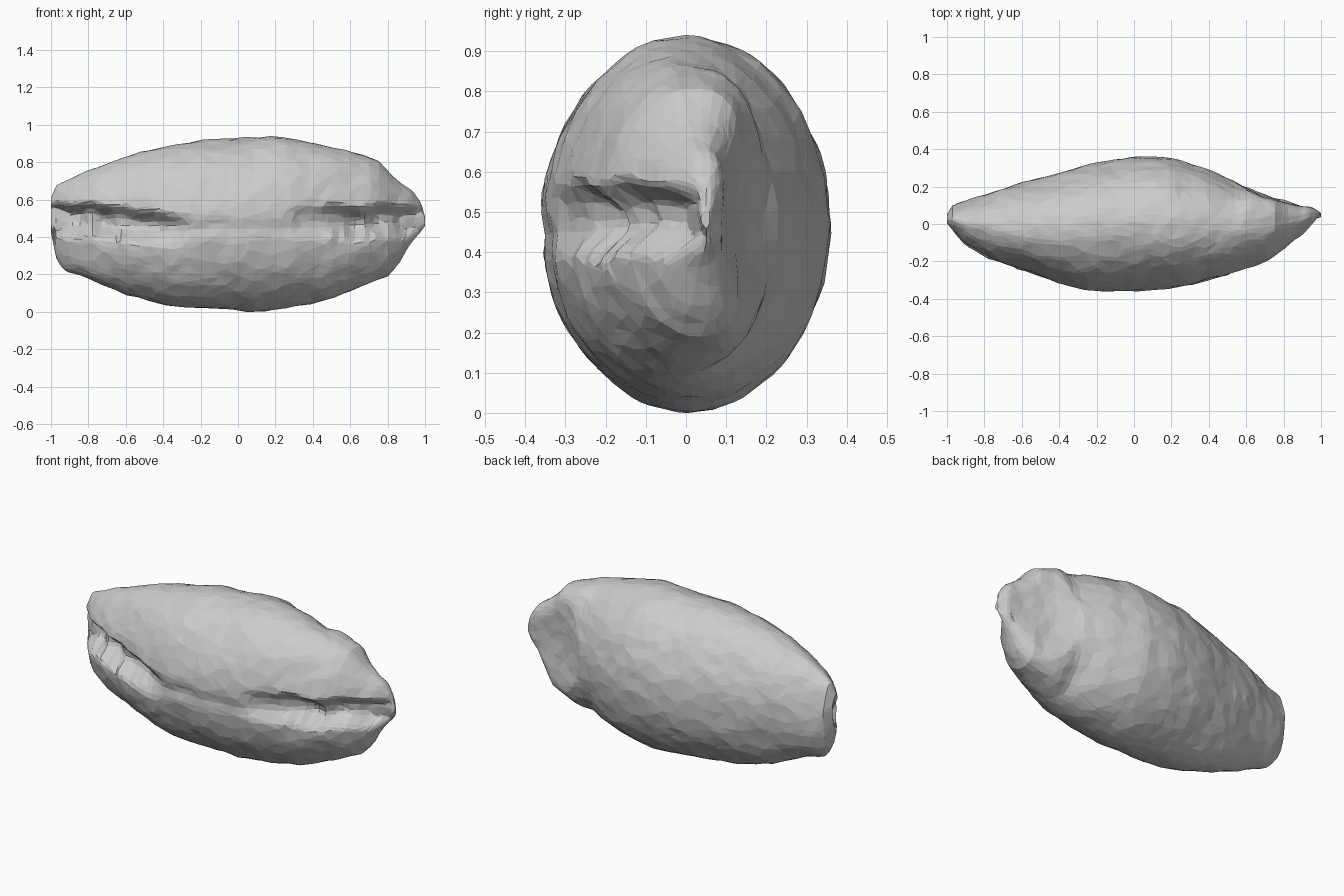
import bpy, bmesh, math
from mathutils import Vector, noise

if "Cube" in bpy.data.objects:
    bpy.data.objects.remove(bpy.data.objects["Cube"])

# Outline profiles along x: (x, value)
TOP = [(-1, .61), (-.97, .68), (-.8, .755), (-.6, .83), (-.4, .88), (-.2, .92), (0, .925), (.2, .935),
       (.4, .905), (.6, .855), (.75, .81), (.83, .72), (.93, .65), (.98, .58), (1, .5)]
BOTTOM = [(-1, .42), (-.97, .27), (-.93, .22), (-.8, .175), (-.6, .09), (-.4, .035), (-.2, .02), (.1, 0),
          (.3, .02), (.5, .07), (.8, .19), (.86, .26), (.92, .36), (1, .46)]
BACK = [(-1, .05), (-.97, .1), (-.8, .155), (-.6, .22), (-.4, .275), (-.2, .33), (0, .36), (.2, .355),
        (.4, .29), (.56, .215), (.8, .165), (.95, .11), (1, .06)]
FRONT = [(-1, -.01), (-.9, -.12), (-.77, -.2), (-.55, -.27), (-.4, -.32), (-.25, -.355), (0, -.36),
         (.3, -.335), (.5, -.28), (.7, -.21), (.8, -.15), (.9, -.07), (1, .03)]


def lerp_profile(pts, x):
    for (x0, v0), (x1, v1) in zip(pts, pts[1:]):
        if x <= x1:
            return v0 + (v1 - v0) * (x - x0) / (x1 - x0)
    return pts[-1][1]


def ramp(a, b, v):
    t = max(0, min(1, (v - a) / (b - a)))
    return t * t * (3 - 2 * t)


def power(v, n):
    return math.copysign(abs(v) ** (2 / n), v)


def groove_depth(x, z):
    # Steep upper lip, gentle ragged lower slope, fading to a crease mid-body
    centre = (.45 + .05 * ramp(.2, .9, -x)) if x < 0 else .49
    u = z - centre - .03 * noise.noise(Vector((x * 7, 0, 3)))
    rag = .03 * noise.noise(Vector((x * 25, 2, 8)))
    shape = ramp(-.12 + rag, -.01, u) * (1 - ramp(.01, .09, u))
    left = ramp(.15, .6, -x)
    right = .8 * ramp(.2, .6, x) * (1 - .5 * ramp(.88, .98, x))
    crease = .012 * math.exp(-((z - .45) / .04) ** 2)
    jag = 1 + .4 * noise.noise(Vector((x * 14, 5, z * 5)))
    return .11 * max(left, right) * shape * jag + crease


def surface_point(x, a):
    top, bot = lerp_profile(TOP, x), lerp_profile(BOTTOM, x)
    back, front = lerp_profile(BACK, x), lerp_profile(FRONT, x)
    c, s = math.cos(a), math.sin(a)
    n = 1.98 + (1.1 * ramp(.52, .66, x) if c > 0 else 0)
    y = (back + front) / 2 + (back - front) / 2 * power(c, n)
    z = (top + bot) / 2 + (top - bot) / 2 * power(s, n)
    thick = back - front
    if c < 0:
        y += min(groove_depth(x, z), .4 * thick)
    else:
        # Shallow dished scar on the back right end
        r2 = ((x - .78) / .23) ** 2 + ((z - .5) / .3) ** 2
        y -= min(.05 * max(0, 1 - r2), .22 * thick)
    # Lumpy skin
    p = Vector((x, y, z))
    k = .008 * noise.noise(p * 5) + .006 * noise.noise(p * 14)
    return p + Vector((0, c * k, s * k))


RINGS, SEGS = 76, 112
bm = bmesh.new()
rings = []
for i in range(RINGS):
    t = math.pi * i / (RINGS - 1)
    x = -.5 * math.cos(t) + .5 * (-1 + 2 * i / (RINGS - 1))
    rings.append([bm.verts.new(surface_point(x, 2 * math.pi * j / SEGS)) for j in range(SEGS)])
for r0, r1 in zip(rings, rings[1:]):
    for j in range(SEGS):
        k = (j + 1) % SEGS
        bm.faces.new((r0[j], r0[k], r1[k], r1[j]))

# End caps, the left one slightly notched
for ring, inset in ((rings[0], .02), (rings[-1], 0)):
    mid = bm.verts.new(sum((v.co for v in ring), Vector()) / SEGS + Vector((inset, 0, 0)))
    for j in range(SEGS):
        bm.faces.new((ring[j], ring[(j + 1) % SEGS], mid))
bmesh.ops.recalc_face_normals(bm, faces=bm.faces)

# Fit to the ground and centre
zs = [v.co.z for v in bm.verts]
ys = [v.co.y for v in bm.verts]
bmesh.ops.translate(bm, verts=bm.verts, vec=(0, -(min(ys) + max(ys)) / 2, -min(zs)))

mesh = bpy.data.meshes.new("seed_stone")
bm.to_mesh(mesh)
bm.free()
body = bpy.data.objects.new("seed_stone", mesh)
bpy.context.collection.objects.link(body)

# Irregular facets
dec = body.modifiers.new("facets", 'DECIMATE')
dec.ratio = .2
